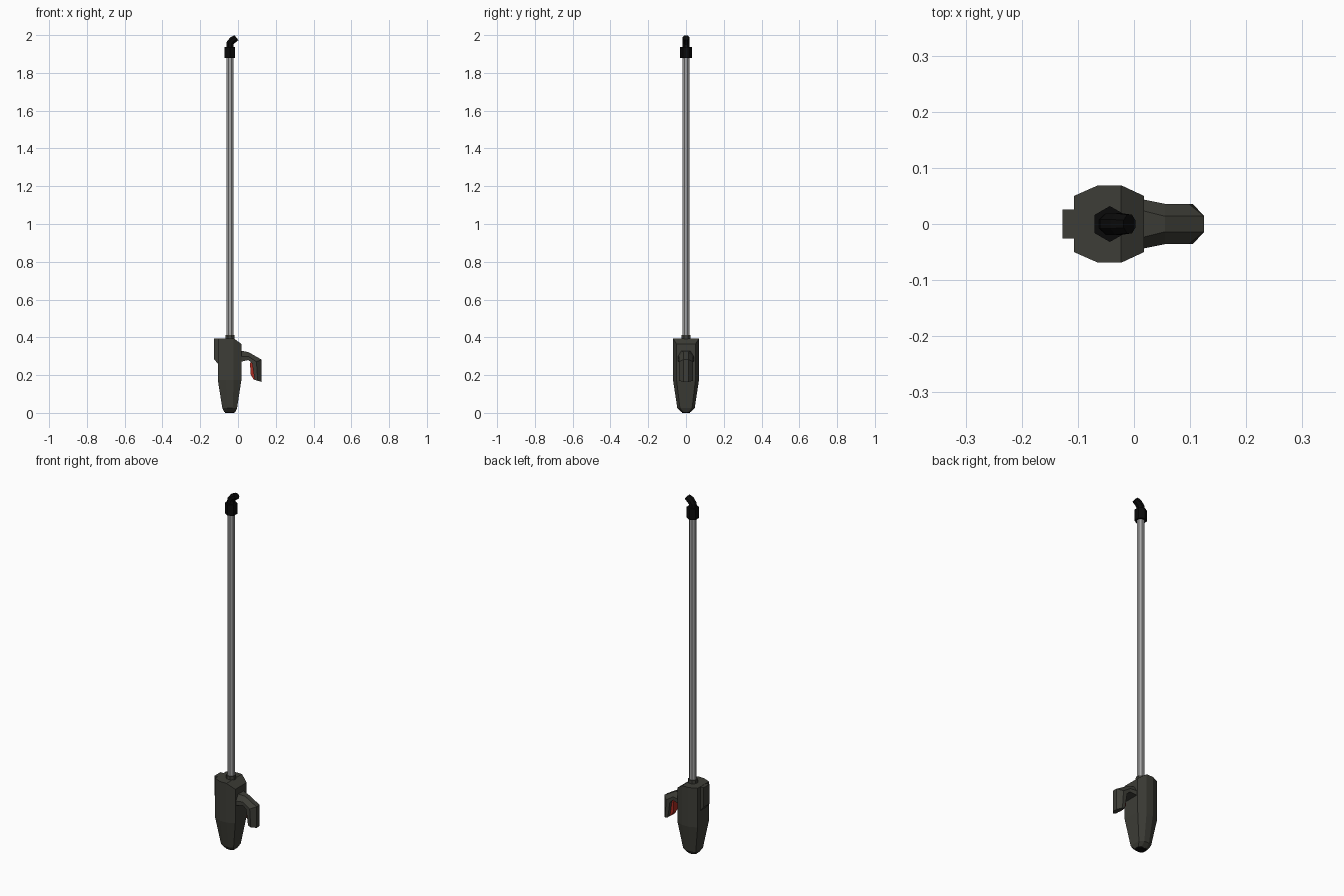
import bpy, bmesh
from mathutils import Vector

if "Cube" in bpy.data.objects:
    bpy.data.objects.remove(bpy.data.objects["Cube"])


def material(name, rgb):
    m = bpy.data.materials.new(name)
    m.diffuse_color = (*rgb, 1)
    m.use_nodes = True
    m.node_tree.nodes["Principled BSDF"].inputs["Base Color"].default_value = m.diffuse_color
    return m


OLIVE = material("dark olive grey", (0.047, 0.047, 0.038))
STEEL = material("steel grey", (0.38, 0.38, 0.38))
BLACK = material("black rubber", (0.003, 0.003, 0.003))
RED = material("trigger red", (0.40, 0.025, 0.015))
AXIS = -0.043  # x position of the tube


def loft(name, rings, mat, caps=True):
    """Skin a list of rings that have equal point counts."""
    bm = bmesh.new()
    rows = [[bm.verts.new(p) for p in ring] for ring in rings]
    n = len(rows[0])
    for a, b in zip(rows, rows[1:]):
        for i in range(n):
            bm.faces.new((a[i], a[(i + 1) % n], b[(i + 1) % n], b[i]))
    bm.faces.new(rows[0][::-1])
    if caps:
        bm.faces.new(rows[-1])
    else:  # split top: flat part and sloping front part
        r = rows[-1]
        bm.faces.new(r[2:])
        bm.faces.new((r[0], r[1], r[2], r[7]))
    bmesh.ops.recalc_face_normals(bm, faces=bm.faces[:])
    me = bpy.data.meshes.new(name)
    bm.to_mesh(me)
    bm.free()
    me.materials.append(mat)
    ob = bpy.data.objects.new(name, me)
    bpy.context.collection.objects.link(ob)
    return ob


def octagon(x0, xa, xb, x1, yi, y, z, z1=None):
    z1 = z if z1 is None else z1
    return [(x1, -yi, z1), (x1, yi, z1), (xb, y, z), (xa, y, z),
            (x0, yi, z), (x0, -yi, z), (xa, -y, z), (xb, -y, z)]


def tube(name, stations, sides, mat, turn=0.0):
    """Sweep a regular polygon in the xz plane; station = x, z, radius, tilt."""
    from math import sin, cos, tau
    rings = []
    for x, z, r, tilt in stations:
        ring = []
        for i in range(sides):
            a = tau * (i + turn) / sides
            u, v = r * cos(a), r * sin(a)
            ring.append(Vector((x + u * cos(tilt), v, z - u * sin(tilt))))
        rings.append(ring)
    return loft(name, rings, mat)


# Main housing, tapered to the foot
loft("housing", [
    octagon(-0.072, -0.058, -0.030, -0.015, 0.016, 0.024, 0.004),
    octagon(-0.083, -0.058, -0.028, -0.005, 0.032, 0.046, 0.025),
    octagon(-0.107, -0.064, -0.023, 0.018, 0.05, 0.069, 0.175),
    octagon(-0.107, -0.064, -0.023, 0.018, 0.05, 0.069, 0.395, 0.365),
], OLIVE, caps=False)

# Foot pad
loft("foot", [
    octagon(-0.068, -0.055, -0.032, -0.020, 0.012, 0.020, 0.0),
    octagon(-0.074, -0.058, -0.030, -0.013, 0.018, 0.027, 0.010),
], BLACK)

# Rear spine
spine = [(-0.10, 0.394), (-0.127, 0.394), (-0.127, 0.285), (-0.107, 0.26), (-0.10, 0.26)]
loft("rear_spine", [[(x, y, z) for x, z in spine] for y in (-0.026, 0.026)], OLIVE)


# Handle: arm bending down into the grip; station = inner point, outer point, half width, flat half width
def handle_ring(inner, outer, w, wf):
    p, q = Vector((inner[0], 0, inner[1])), Vector((outer[0], 0, outer[1]))
    mid = p.lerp(q, 0.45)
    y = Vector((0, 1, 0))
    return [p - y * w, p + y * w, mid + y * w, q + y * wf, q - y * wf, mid - y * w]


loft("handle", [
    handle_ring((0.010, 0.270), (0.010, 0.330), 0.045, 0.025),
    handle_ring((0.055, 0.280), (0.055, 0.322), 0.036, 0.014),
    handle_ring((0.075, 0.262), (0.125, 0.282), 0.036, 0.014),
    handle_ring((0.088, 0.175), (0.125, 0.164), 0.036, 0.014),
], OLIVE)

# Trigger on the inside of the grip
trigger = [(0.064, 0.268), (0.082, 0.268), (0.092, 0.178), (0.082, 0.178), (0.066, 0.205)]
loft("trigger", [[(x, y, z) for x, z in trigger] for y in (-0.017, 0.017)], RED)

# Collar, tube, cap and bent nozzle
tube("collar", [(AXIS, 0.385, 0.027, 0), (AXIS, 0.413, 0.025, 0)], 8, OLIVE, 0.5)
tube("tube", [(AXIS, 0.39, 0.0195, 0), (AXIS, 1.90, 0.0195, 0)], 8, STEEL, 0.5)
tube("cap", [(AXIS, 1.878, 0.032, 0), (AXIS, 1.938, 0.032, 0)], 6, BLACK, 0.5)
tube("nozzle", [(AXIS, 1.93, 0.021, 0), (AXIS + 0.001, 1.957, 0.021, 0.3),
                (-0.028, 1.974, 0.021, 0.8), (-0.008, 1.986, 0.018, 0.9)], 8, BLACK, 0.5)
